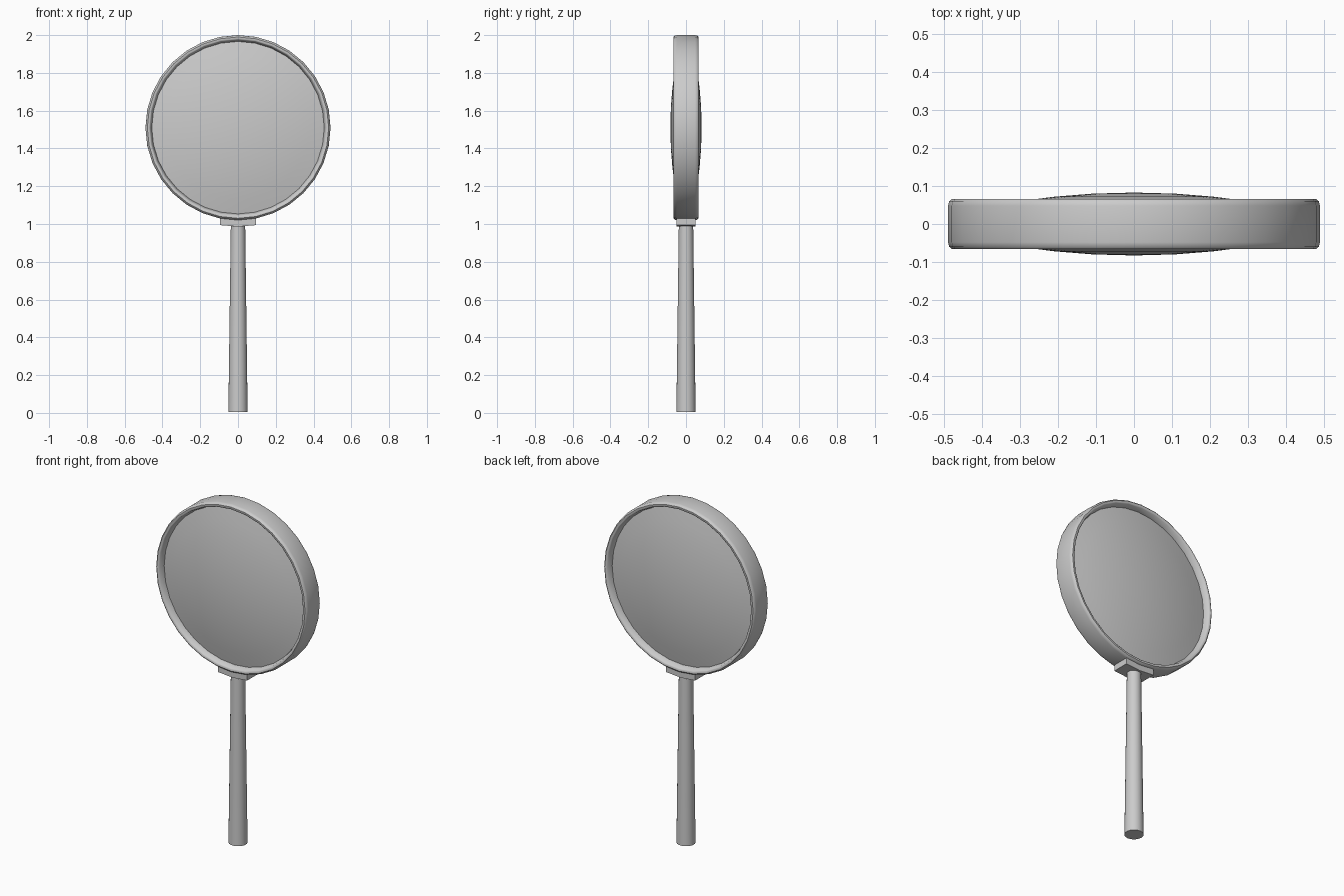
import bpy, bmesh
from math import pi, sin, cos, sqrt
from mathutils import Vector

if "Cube" in bpy.data.objects:
    bpy.data.objects.remove(bpy.data.objects["Cube"])

CENTRE_Z = 1.51


def finish(name, bm, angle=35):
    bmesh.ops.remove_doubles(bm, verts=bm.verts, dist=1e-5)
    bmesh.ops.recalc_face_normals(bm, faces=bm.faces)
    mesh = bpy.data.meshes.new(name)
    bm.to_mesh(mesh)
    bm.free()
    ob = bpy.data.objects.new(name, mesh)
    bpy.context.collection.objects.link(ob)
    bpy.ops.object.select_all(action='DESELECT')
    ob.select_set(True)
    bpy.context.view_layer.objects.active = ob
    bpy.ops.object.shade_smooth_by_angle(angle=angle * pi / 180)
    return ob


def lathe(name, profile, axis, centre, closed=False, sides=32, angle=35):
    """Spin (radius, height) points around the y or z axis."""
    bm = bmesh.new()
    pts = [Vector((r, h, 0)) if axis == 'Y' else Vector((r, 0, h)) for r, h in profile]
    verts = [bm.verts.new(p + centre) for p in pts]
    edges = [bm.edges.new(pair) for pair in zip(verts, verts[1:])]
    if closed:
        edges.append(bm.edges.new((verts[-1], verts[0])))
    bmesh.ops.spin(bm, geom=verts + edges, cent=centre, angle=2 * pi, steps=sides,
                   axis=(0, 1, 0) if axis == 'Y' else (0, 0, 1))
    return finish(name, bm, angle)


head = Vector((0, 0, CENTRE_Z))

# Rim: rounded outer band, inner wall narrowing towards the lens
half = [(0.455, 0.025), (0.465, 0.062), (0.47, 0.066), (0.480, 0.066),
        (0.487, 0.060), (0.490, 0.048)]
rim = half + [(r, -y) for r, y in reversed(half)]
lathe("lens_rim", rim, 'Y', head, closed=True, angle=40)

# Lens: two shallow domes back to back
R = 2.0
radii = [0, 0.11, 0.21, 0.30, 0.38, 0.46]
dome = [(r, 0.083 - (R - sqrt(R * R - r * r))) for r in radii]
lathe("lens", dome + [(r, -y) for r, y in reversed(dome)], 'Y', head)

# Collar block joining rim and handle
bm = bmesh.new()
outline = [(-0.094, 0.994), (0, 0.986), (0.094, 0.994), (0.094, 1.03), (0, 1.03), (-0.094, 1.03)]
face = bm.faces.new([bm.verts.new((x, -0.05, z)) for x, z in outline])
ext = bmesh.ops.extrude_face_region(bm, geom=[face])
bmesh.ops.translate(bm, vec=(0, 0.10, 0),
                    verts=[v for v in ext["geom"] if isinstance(v, bmesh.types.BMVert)])
finish("collar", bm, 5)

# Tapered handle
lathe("handle", [(0, 0.005), (0.051, 0.005), (0.038, 1.0), (0, 1.0)], 'Z',
      Vector((0, 0, 0)), sides=24)
